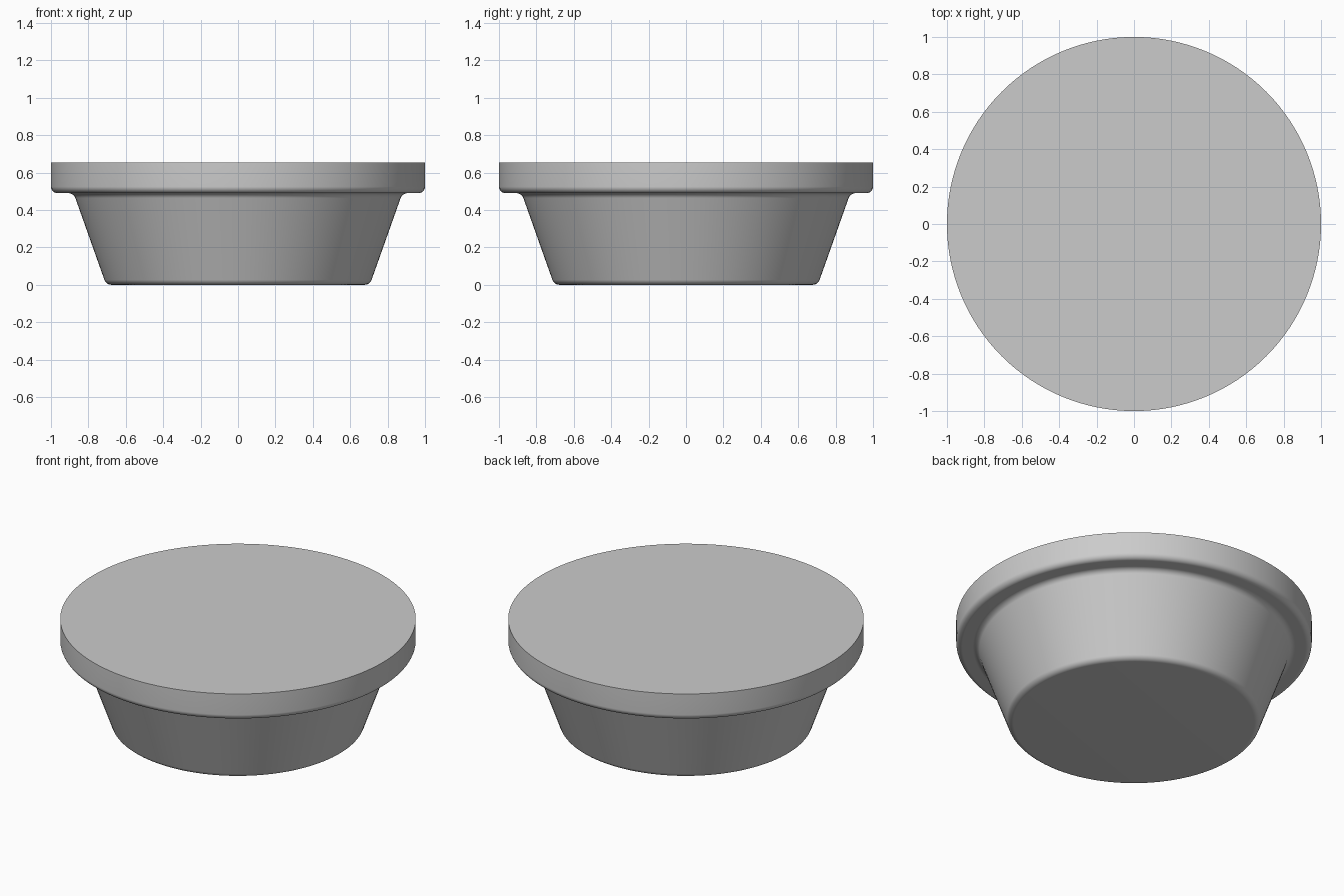
import bpy, bmesh, math
from mathutils import Vector

if "Cube" in bpy.data.objects:
    bpy.data.objects.remove(bpy.data.objects["Cube"])

SEGMENTS = 128
FILLET_STEPS = 8

# One plain grey material
grey = bpy.data.materials.new("plain grey")
grey.use_nodes = True
colour = (0.6, 0.6, 0.6, 1)
grey.diffuse_color = colour
grey.node_tree.nodes["Principled BSDF"].inputs["Base Color"].default_value = colour


def fillet(before, corner, after, radius):
    """Points of a tangent arc rounding a profile corner."""
    a, c, b = Vector(before), Vector(corner), Vector(after)
    u, v = (a - c).normalized(), (b - c).normalized()
    half = u.angle(v) / 2
    centre = c + (u + v).normalized() * (radius / math.sin(half))
    start = c + u * (radius / math.tan(half)) - centre
    end = c + v * (radius / math.tan(half)) - centre
    steps = [i / FILLET_STEPS for i in range(FILLET_STEPS + 1)]
    return [centre + start.lerp(end, t).normalized() * radius for t in steps]


# Profile corners as (radius, height, rounding), from base centre to top centre
corners = [
    (0, 0, 0),
    (0.705, 0, 0.04),       # rounded foot
    (0.879, 0.49, 0.04),    # cove under the rim
    (1, 0.49, 0.035),       # rounded rim underside
    (1, 0.655, 0),          # crisp top edge
    (0, 0.655, 0),
]
profile = []
for i, (r, z, rounding) in enumerate(corners):
    if rounding:
        profile += fillet(corners[i - 1][:2], (r, z), corners[i + 1][:2], rounding)
    else:
        profile.append(Vector((r, z)))

# Revolve the profile into the solid tapered body with its rim
bm = bmesh.new()
verts = [bm.verts.new((p.x, 0, p.y)) for p in profile]
edges = [bm.edges.new(pair) for pair in zip(verts, verts[1:])]
bmesh.ops.spin(bm, geom=verts + edges, axis=(0, 0, 1), cent=(0, 0, 0),
               angle=math.tau, steps=SEGMENTS, use_merge=False)
bmesh.ops.remove_doubles(bm, verts=bm.verts[:], dist=0.0001)
bmesh.ops.recalc_face_normals(bm, faces=bm.faces[:])

mesh = bpy.data.meshes.new("tapered_body_with_rim")
bm.to_mesh(mesh)
bm.free()
mesh.materials.append(grey)
body = bpy.data.objects.new("tapered_body_with_rim", mesh)
bpy.context.collection.objects.link(body)

# Smooth sides, sharp top edge
bpy.ops.object.select_all(action="DESELECT")
body.select_set(True)
bpy.context.view_layer.objects.active = body
bpy.ops.object.shade_smooth_by_angle(angle=math.radians(30))
